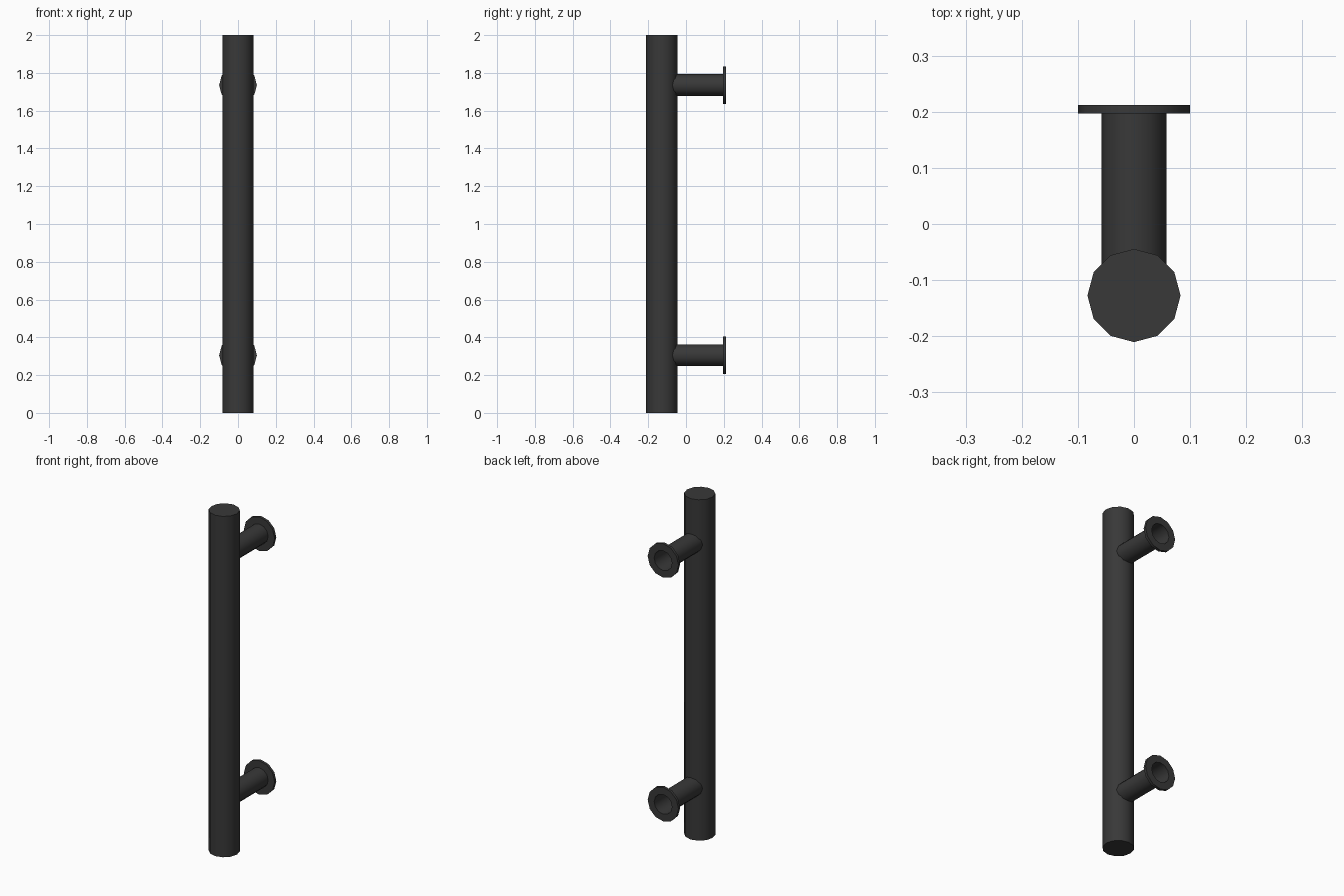
import bpy, bmesh, math

if "Cube" in bpy.data.objects:
    bpy.data.objects.remove(bpy.data.objects["Cube"])

BAR_Y, SIDES = -0.1275, 12


def lathe(name, profile, place):
    """Sweep (radius, height) points round an axis; radius 0 closes an end."""
    bm = bmesh.new()
    rings = []
    for r, h in profile:
        if r == 0:
            rings.append([bm.verts.new(place(0, 0, h))])
        else:
            angles = [2 * math.pi * i / SIDES for i in range(SIDES)]
            rings.append([bm.verts.new(place(r * math.cos(a), r * math.sin(a), h)) for a in angles])
    for a, b in zip(rings, rings[1:]):
        for i in range(SIDES):
            j = (i + 1) % SIDES
            quad = [a[i % len(a)], a[j % len(a)], b[j % len(b)], b[i % len(b)]]
            bm.faces.new(list(dict.fromkeys(quad)))
    bmesh.ops.recalc_face_normals(bm, faces=bm.faces)
    mesh = bpy.data.meshes.new(name)
    bm.to_mesh(mesh)
    bm.free()
    obj = bpy.data.objects.new(name, mesh)
    bpy.context.collection.objects.link(obj)
    mat = bpy.data.materials.get("dark_metal") or bpy.data.materials.new("dark_metal")
    mat.diffuse_color = (0.04, 0.04, 0.04, 1)
    mat.use_nodes = True
    mat.node_tree.nodes["Principled BSDF"].inputs["Base Color"].default_value = mat.diffuse_color
    mesh.materials.append(mat)
    bpy.ops.object.select_all(action='DESELECT')
    obj.select_set(True)
    bpy.context.view_layer.objects.active = obj
    bpy.ops.object.shade_smooth_by_angle(angle=math.radians(40))
    return obj


# Upright grip bar
lathe("grip_bar", [(0, 0), (0.083, 0), (0.083, 2), (0, 2)],
      lambda u, v, h: (u, BAR_Y + v, h))

# Two hollow standoffs with mounting flanges, open at the back
for label, z in (("lower", 0.305), ("upper", 1.735)):
    lathe(label + "_standoff",
          [(0.058, BAR_Y), (0.058, 0.197), (0.1, 0.197), (0.1, 0.2125),
           (0.058, 0.2125), (0.057, BAR_Y)],
          lambda u, v, h: (u, h, z + v))
